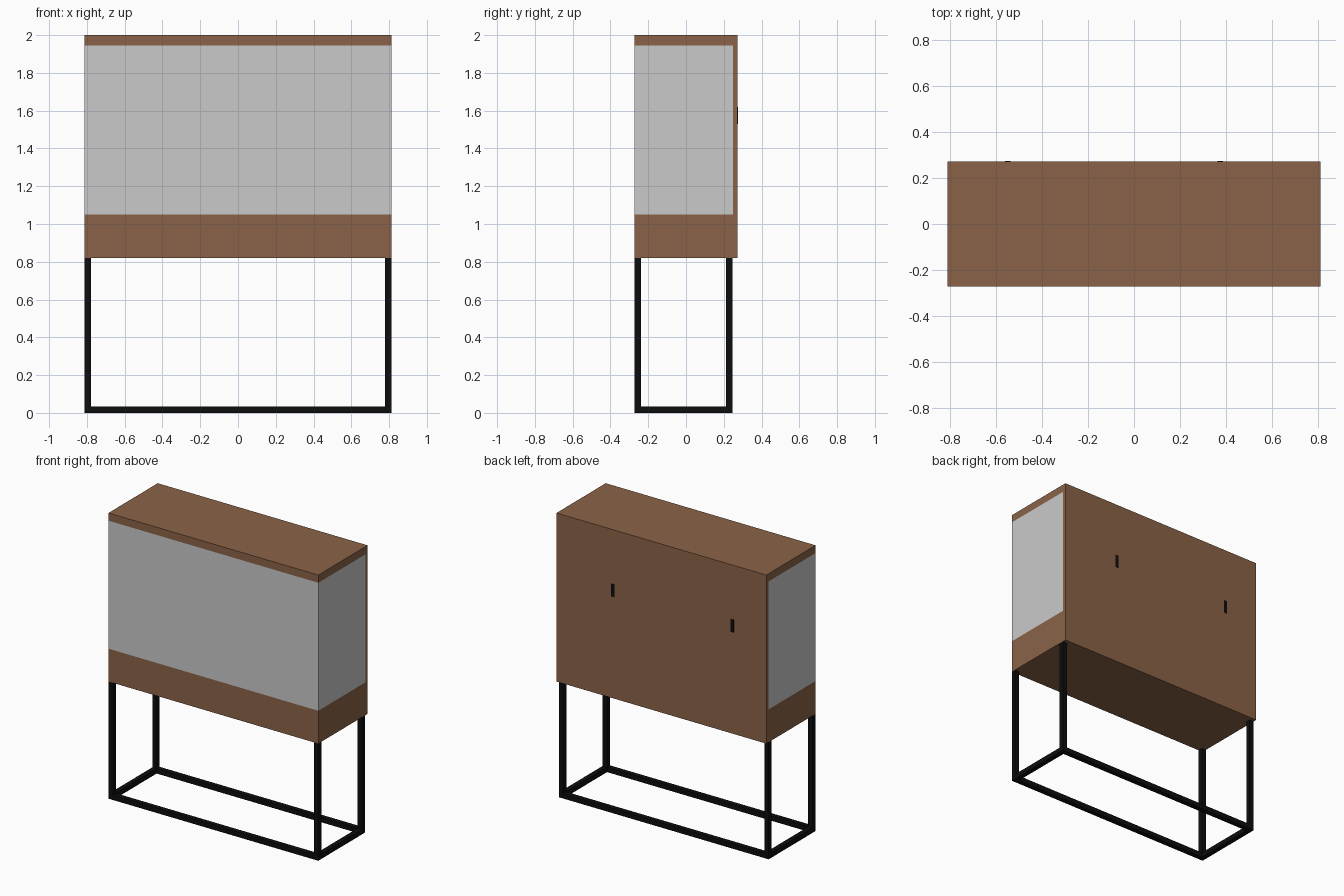
import bpy
import bmesh

if "Cube" in bpy.data.objects:
    bpy.data.objects.remove(bpy.data.objects["Cube"])


def material(name, rgb):
    m = bpy.data.materials.new(name)
    m.diffuse_color = (*rgb, 1.0)
    m.use_nodes = True
    m.node_tree.nodes["Principled BSDF"].inputs["Base Color"].default_value = m.diffuse_color
    return m


WOOD = material("brown wood", (0.255, 0.124, 0.064))
GLASS = material("pale grey glass", (0.59, 0.59, 0.59))
METAL = material("black metal", (0.004, 0.004, 0.004))


def box(name, x, y, z, mat):
    """Box from (min, max) ranges on each axis."""
    bm = bmesh.new()
    bmesh.ops.create_cube(bm, size=1.0)
    for v in bm.verts:
        v.co = [r[0] if c < 0 else r[1] for c, r in zip(v.co, (x, y, z))]
    mesh = bpy.data.meshes.new(name)
    bm.to_mesh(mesh)
    bm.free()
    mesh.materials.append(mat)
    obj = bpy.data.objects.new(name, mesh)
    bpy.context.collection.objects.link(obj)
    return obj


W = 0.8125               # half width
Y0, Y1 = -0.2725, 0.2725  # front and back
YB = 0.248               # front of the back panel
Z0, Z1, Z2, Z3 = 0.82, 1.05, 1.946, 2.0
T = 0.015                # glass thickness
B = 0.034                # frame bar thickness

# Wooden cabinet body
box("base_tray", (-W, W), (Y0, YB), (Z0, Z1), WOOD)
box("top_board", (-W, W), (Y0, YB), (Z2, Z3), WOOD)
box("back_panel", (-W, W), (YB, Y1), (Z0, Z3), WOOD)

# Glass panes, flush with the wood
box("front_glass", (-W, W), (Y0, Y0 + T), (Z1, Z2), GLASS)
for side, x in (("left", (-W, -W + T)), ("right", (W - T, W))):
    box(side + "_glass", x, (Y0 + T, YB), (Z1, Z2), GLASS)

# Flush finger pulls on the back
for side, x in (("left", -0.55), ("right", 0.375)):
    box(side + "_back_pull", (x - 0.012, x + 0.012), (Y1 - 0.004, Y1 + 0.002),
        (1.53, 1.62), METAL)

# Metal stand: four legs joined by rails on the floor
YL = 0.246
XS = {"left": (-W, -W + B), "right": (W - B, W)}
YS = {"front": (Y0, Y0 + B), "back": (YL - B, YL)}
for sx, x in XS.items():
    for sy, y in YS.items():
        box(f"{sy}_{sx}_leg", x, y, (0, Z0), METAL)
    box(sx + "_floor_rail", x, (Y0 + B, YL - B), (0, B), METAL)
for sy, y in YS.items():
    box(sy + "_floor_rail", (-W + B, W - B), y, (0, B), METAL)
